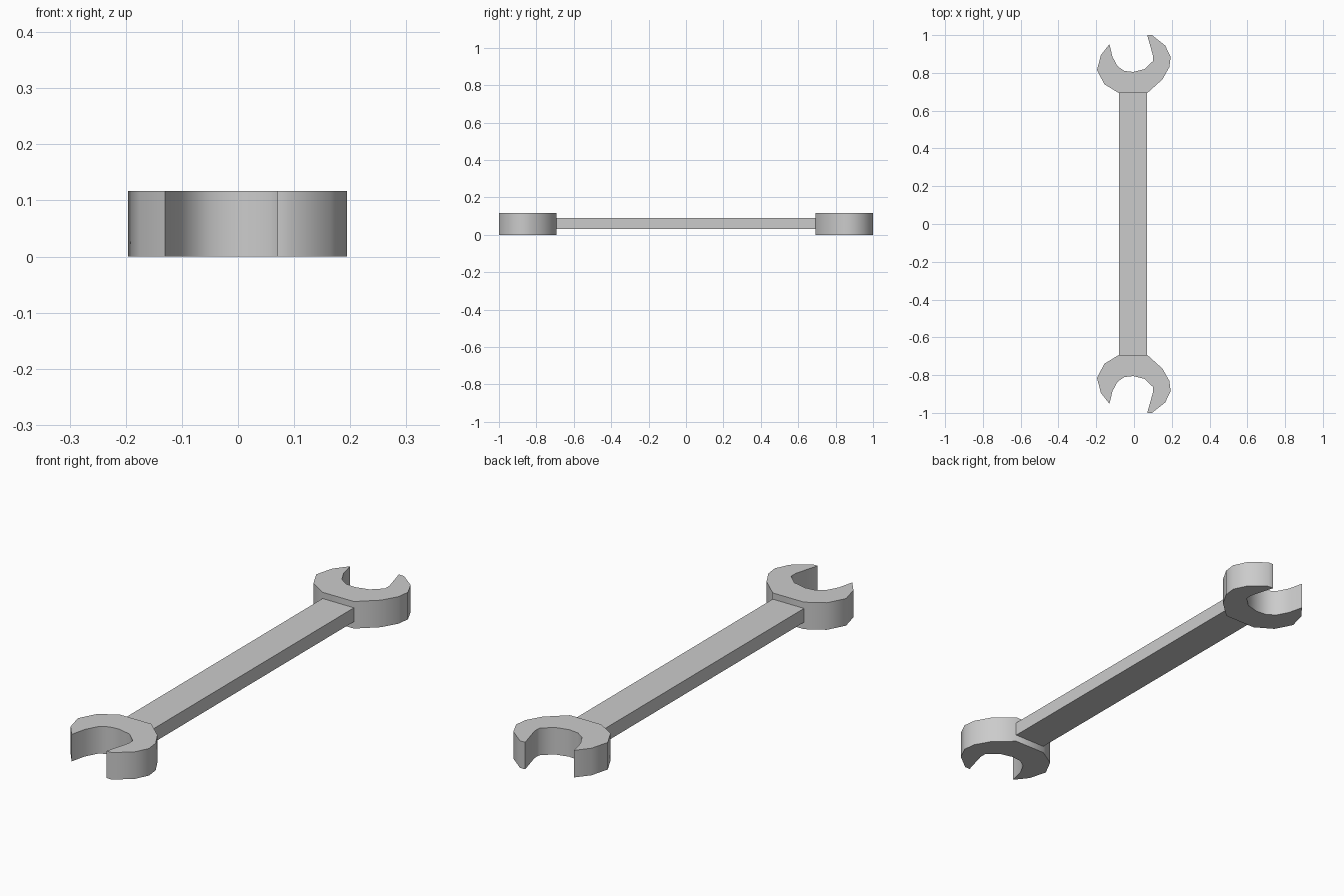
import bpy, bmesh, math

if "Cube" in bpy.data.objects:
    bpy.data.objects.remove(bpy.data.objects["Cube"])

# Open jaw outline (top end); the other end is its mirror image in y
JAW = [(-.08, .693), (-.157, .74), (-.196, .815), (-.175, .895), (-.13, .952),
       (-.114, .885), (-.087, .835), (-.05, .81), (-.005, .805), (.055, .82),
       (.10, .862), (.10, .893), (.07, 1.0), (.095, 1.0), (.165, .945),
       (.194, .885), (.187, .83), (.15, .765), (.07, .693)]


def prism(name, outline, z0, z1, smooth=False):
    bm = bmesh.new()
    base = bm.faces.new([bm.verts.new((x, y, z0)) for x, y in outline])
    top = bmesh.ops.extrude_face_region(bm, geom=[base])["geom"]
    for v in top:
        if isinstance(v, bmesh.types.BMVert):
            v.co.z = z1
    # extrusion can leave the base face out, so make sure the bottom is closed
    bmesh.ops.holes_fill(bm, edges=[e for e in bm.edges if e.is_boundary], sides=0)
    bmesh.ops.recalc_face_normals(bm, faces=bm.faces)
    me = bpy.data.meshes.new(name)
    bm.to_mesh(me)
    bm.free()
    ob = bpy.data.objects.new(name, me)
    bpy.context.collection.objects.link(ob)
    if smooth:
        bpy.ops.object.select_all(action='DESELECT')
        ob.select_set(True)
        bpy.context.view_layer.objects.active = ob
        bpy.ops.object.shade_smooth_by_angle(angle=math.radians(50))
    return ob


# Jaws at both ends
for name, s in (("back_jaw", 1), ("front_jaw", -1)):
    prism(name, [(x, s * y) for x, y in JAW], 0, .117, True)

# Thinner flat handle between them
prism("handle", [(-.08, -.693), (.07, -.693), (.07, .693), (-.08, .693)], .03, .09)
